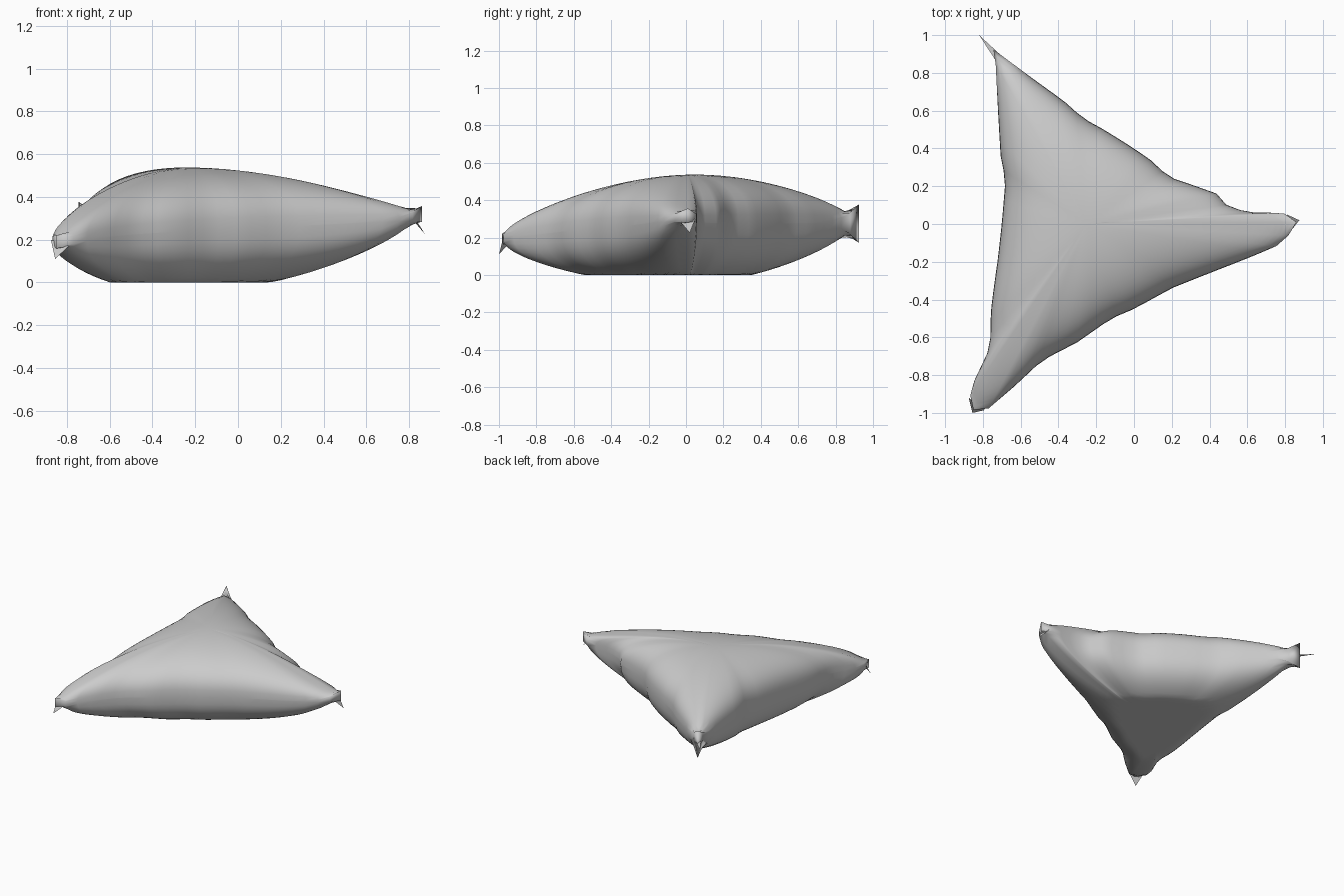
import bpy, bmesh
from mathutils import Vector

if "Cube" in bpy.data.objects:
    bpy.data.objects.remove(bpy.data.objects["Cube"])

# Seam outline: one side per list, corner to corner (A back-left, C right, B front-left)
A, C, B = (-0.745, 0.925), (0.86, 0.01), (-0.85, -0.985)
SIDES = [
    [A, (-0.55, 0.78), (-0.37, 0.65), (-0.27, 0.56), (-0.16, 0.5), (0, 0.4), (0.1, 0.33),
     (0.18, 0.25), (0.3, 0.21), (0.44, 0.16), (0.49, 0.1), (0.6, 0.06), (0.72, 0.06), (0.8, 0.055), C],
    [C, (0.83, -0.05), (0.75, -0.12), (0.58, -0.19), (0.4, -0.26), (0.2, -0.34), (0, -0.45),
     (-0.12, -0.5), (-0.32, -0.64), (-0.43, -0.69), (-0.53, -0.76), (-0.61, -0.84), (-0.78, -0.985), B],
    [B, (-0.87, -0.92), (-0.84, -0.81), (-0.78, -0.7), (-0.76, -0.6), (-0.76, -0.48), (-0.74, -0.32),
     (-0.72, -0.18), (-0.7, 0), (-0.68, 0.24), (-0.705, 0.34), (-0.72, 0.6), (-0.735, 0.9), A],
]
CENTRE = Vector((-0.25, 0))
MID = 0.272
PER_SIDE, RINGS = 24, 18


def resample(points, n):
    """n evenly spaced points along a polyline, with their 0-1 position."""
    pts = [Vector(p) for p in points]
    lengths = [(b - a).length for a, b in zip(pts, pts[1:])]
    total = sum(lengths)
    result = []
    for k in range(n):
        d, i = total * k / n, 0
        while d > lengths[i]:
            d -= lengths[i]
            i += 1
        result.append((pts[i].lerp(pts[i + 1], d / lengths[i]), k / n))
    return result


def make_object(name, bm):
    bmesh.ops.recalc_face_normals(bm, faces=bm.faces)
    mesh = bpy.data.meshes.new(name)
    bm.to_mesh(mesh)
    bm.free()
    for poly in mesh.polygons:
        poly.use_smooth = True
    obj = bpy.data.objects.new(name, mesh)
    bpy.context.collection.objects.link(obj)
    return obj


# Outline with barycentric weights (A, C, B)
outline = []
for side, pts in enumerate(SIDES):
    for p, u in resample(pts, PER_SIDE):
        w = [0, 0, 0]
        w[side], w[(side + 1) % 3] = 1 - u, u
        outline.append((p, w))


def cushion_point(p, weights, s, sign):
    """Inflated triangle: thickness follows the product of the three weights."""
    a, c, b = [(1 - s) / 3 + s * w for w in weights]
    mid = MID + 0.01 * a**2 + 0.05 * c**8 - 0.08 * b**2
    h = 0.273 * max(0, 27 * a * b * c) ** 0.38 * (1 - 0.25 * c**4)
    h = max(h, 0.095 * a**14 + 0.035 * c**14 + 0.03 * b**14)
    z = mid + h if sign > 0 else max(0, mid - 1.15 * h)
    xy = CENTRE.lerp(p, s)
    return (xy.x, xy.y, z)


# Cushion body: rings from the top centre to the seam and back under
bm = bmesh.new()
steps = [1 - (1 - i / RINGS) ** 1.8 for i in range(RINGS + 1)]
path = [(s, 1) for s in steps] + [(s, -1) for s in reversed(steps)]
rings = [[bm.verts.new(cushion_point(p, w, s, sign)) for p, w in outline] for s, sign in path]
n = len(outline)
for r0, r1 in zip(rings, rings[1:]):
    for i in range(n):
        j = (i + 1) % n
        bm.faces.new((r0[i], r0[j], r1[j], r1[i]))
bmesh.ops.remove_doubles(bm, verts=bm.verts, dist=0.0005)
make_object("triangular_cushion", bm)

# Thin fabric flaps at the three corners
FLAPS = {
    "back_corner_flap": [(-0.735, 0.87, 0.28), (-0.69, 0.88, 0.28), (-0.82, 1.0, 0.28)],
    "front_corner_flap": [(-0.875, -0.92, 0.2), (-0.79, -0.985, 0.17), (-0.855, -1.0, 0.11)],
    "right_corner_flap": [(0.82, -0.05, 0.31), (0.81, 0.05, 0.3), (0.875, 0.02, 0.225)],
}
for name, tri in FLAPS.items():
    bm = bmesh.new()
    bm.faces.new([bm.verts.new(v) for v in tri])
    make_object(name, bm)
